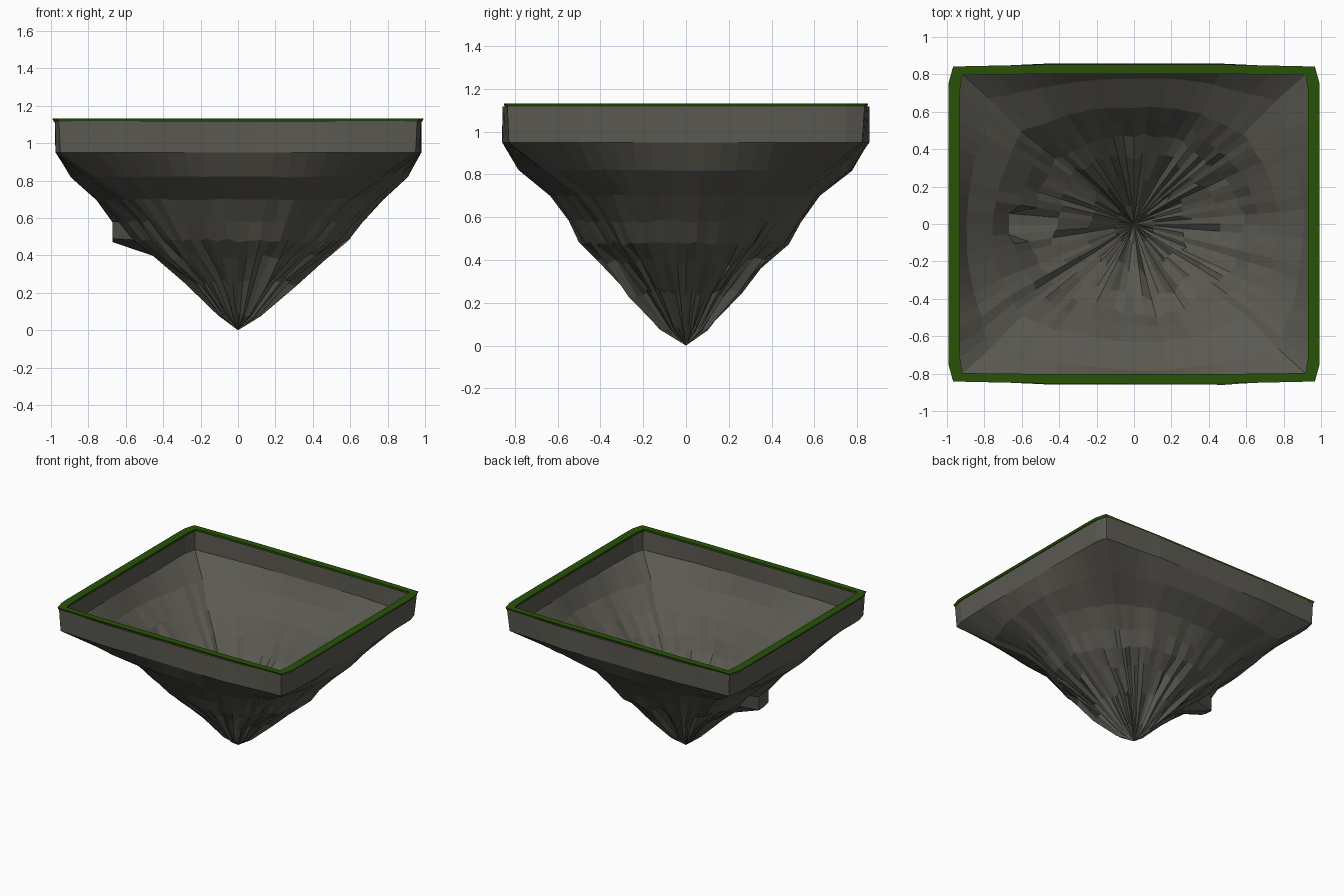
import bpy, math, random

if "Cube" in bpy.data.objects:
    bpy.data.objects.remove(bpy.data.objects["Cube"])

random.seed(7)
SIDE = 20                      # columns per side of the rectangular plan
N = SIDE * 4


def material(name, rgb):
    m = bpy.data.materials.new(name)
    m.diffuse_color = (*rgb, 1)
    m.use_nodes = True
    m.node_tree.nodes["Principled BSDF"].inputs["Base Color"].default_value = m.diffuse_color
    return m


rock = material("dark rock", (0.104, 0.100, 0.083))
grass = material("grass green", (0.021, 0.084, 0.002))


def build(name, verts, faces, mat):
    me = bpy.data.meshes.new(name)
    me.from_pydata(verts, [], faces)
    me.materials.append(mat)
    ob = bpy.data.objects.new(name, me)
    bpy.context.collection.objects.link(ob)
    return ob


def square_point(i):
    """Point on the perimeter of the unit square, counter-clockwise."""
    s, t = divmod(i % N, SIDE)
    w = -1 + 2 * t / SIDE
    return [(w, -1), (1, w), (-w, 1), (-1, -w)][s]


def plan_point(i, a, b, roundness, bow_x=0.0, bow_y=0.0):
    """Rectangle blended towards an ellipse, sides bowing out from the corners."""
    u, v = square_point(i)
    k = 1 - roundness + roundness / math.hypot(u, v)
    x, y = u * a * k, v * b * k
    if abs(u) == 1:
        x += u * bow_x * min(1, 9 * (1 - abs(v)))
    if abs(v) == 1:
        y += v * bow_y * min(1, 2 * (1 - abs(u)))
    return x, y


def smooth_noise(points):
    """Periodic noise over the columns, between -1 and 1."""
    keys = [random.uniform(-1, 1) for _ in range(points)]
    out = []
    for i in range(N):
        f = i / N * points
        j, t = int(f), f - int(f)
        t = t * t * (3 - 2 * t)
        out.append(keys[j] * (1 - t) + keys[(j + 1) % points] * t)
    return out


# Rock shell: z, half width, half depth, roundness, bulge, column jitter, z jitter, bow
rings = [
    (1.118, 0.958, 0.835, 0.00, 0.000, 0.000, 0.000, 0.022),
    (0.950, 0.952, 0.830, 0.00, 0.008, 0.003, 0.000, 0.026),
    (0.820, 0.905, 0.785, 0.50, 0.015, 0.006, 0.003, 0.000),
    (0.700, 0.775, 0.635, 0.75, 0.030, 0.012, 0.005, 0.000),
    (0.580, 0.660, 0.550, 0.90, 0.045, 0.025, 0.010, 0.000),
    (0.480, 0.580, 0.485, 0.97, 0.065, 0.040, 0.010, 0.000),
    (0.390, 0.460, 0.390, 1.00, 0.100, 0.070, 0.020, 0.000),
    (0.250, 0.285, 0.255, 1.00, 0.170, 0.150, 0.025, 0.000),
    (0.080, 0.112, 0.108, 1.00, 0.240, 0.200, 0.010, 0.000),
]
broad, medium = smooth_noise(12), smooth_noise(26)
step = [random.uniform(-1, 1) for _ in range(N)]
verts, faces = [], []
for k, (z, a, b, rnd, bulge, jit, zj, bow) in enumerate(rings):
    for i in range(N):
        x, y = plan_point(i, a, b, rnd, bow, bow)
        j = 0.6 * step[i] + 0.4 * random.uniform(-1, 1)
        s = 1 + bulge * (0.6 * broad[i] + 0.5 * medium[i]) + jit * j
        # a small jutting lump on the left at the ledge
        if 0.45 < z < 0.6 and x < -0.5 and abs(y) < 0.06:
            s = 0.67 / abs(x)
        verts.append((x * s, y * s, z + zj * random.uniform(-1, 1)))
for k in range(len(rings) - 1):
    for i in range(N):
        p, q = k * N + i, k * N + (i + 1) % N
        faces.append((p + N, q + N, q, p))
tip = len(verts)
verts.append((0, 0, 0))
last = (len(rings) - 1) * N
faces += [(tip, last + (i + 1) % N, last + i) for i in range(N)]
build("rock_shell", verts, faces, rock)

# Grass rim: thin rectangular ring, closed section swept round the plan
section = [(0.960, 0.836, 1.116, 0.026), (0.967, 0.842, 1.132, 0.026),
           (0.918, 0.797, 1.132, 0.013), (0.918, 0.797, 1.116, 0.013)]
verts, faces = [], []
for a, b, z, bow in section:
    for i in range(N):
        verts.append((*plan_point(i, a, b, 0, bow, bow * 0.4), z))
for k in range(4):
    for i in range(N):
        n, j = (k + 1) % 4, (i + 1) % N
        faces.append((k * N + i, k * N + j, n * N + j, n * N + i))
build("grass_rim", verts, faces, grass)
